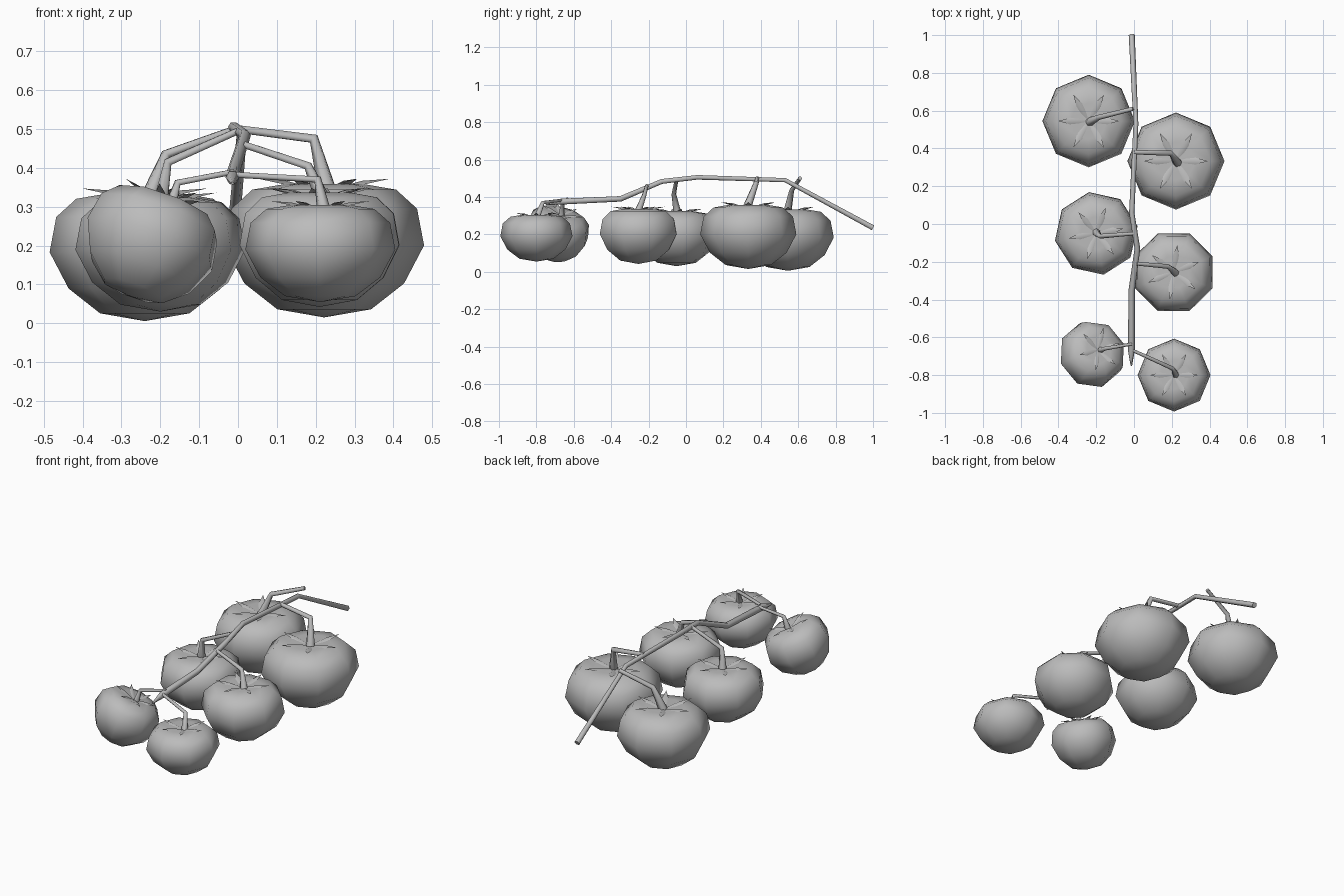
import bpy, bmesh
from math import sin, cos, tau, radians
from mathutils import Matrix, Vector

cube = bpy.data.objects.get("Cube")
if cube:
    bpy.data.objects.remove(cube)

grey = bpy.data.materials.new("plain grey")
grey.use_nodes = True
grey.diffuse_color = (0.5, 0.5, 0.5, 1)
grey.node_tree.nodes["Principled BSDF"].inputs["Base Color"].default_value = (0.5, 0.5, 0.5, 1)

# Fruit outline from underside to stem dimple: (share of radius, share of height)
OUTLINE = [(0.47, 0.06), (0.80, 0.25), (1, 0.53), (0.93, 0.80), (0.72, 0.94), (0.40, 0.98)]
SIDES = 8
LEAVES = 6


def add_object(name, data):
    obj = bpy.data.objects.new(name, data)
    bpy.context.collection.objects.link(obj)
    data.materials.append(grey)
    return obj


def mesh_object(name, bm, matrix):
    mesh = bpy.data.meshes.new(name)
    bm.to_mesh(mesh)
    bm.free()
    mesh.shade_smooth()
    obj = add_object(name, mesh)
    obj.matrix_world = matrix
    return obj


def polar(r, a, z):
    return Vector((r * cos(a), r * sin(a), z))


# Squat eight-sided fruit, origin at mid height
def fruit(name, radius, height, turn, matrix):
    bm = bmesh.new()
    rings = [[bm.verts.new(polar(r * radius, turn + tau * i / SIDES, (h - 0.5) * height))
              for i in range(SIDES)] for r, h in OUTLINE]
    bottom = bm.verts.new((0, 0, -0.5 * height))
    dimple = bm.verts.new((0, 0, 0.42 * height))
    for i in range(SIDES):
        j = (i + 1) % SIDES
        for low, high in zip(rings, rings[1:]):
            bm.faces.new((low[i], low[j], high[j], high[i]))
        bm.faces.new((bottom, rings[0][j], rings[0][i]))
        bm.faces.new((dimple, rings[-1][i], rings[-1][j]))
    mesh_object(name, bm, matrix)


# Star of narrow sepals with lifted tips
def calyx(name, radius, height, turn, matrix):
    bm = bmesh.new()
    for i in range(LEAVES):
        a = turn + tau * i / LEAVES
        root = bm.verts.new((0, 0, 0.43 * height))
        left, right = [bm.verts.new(polar(0.36 * radius, a + s * 0.24, 0.47 * height)) for s in (-1, 1)]
        ridge = bm.verts.new(polar(0.38 * radius, a, 0.505 * height))
        tip = bm.verts.new(polar(0.66 * radius, a, 0.52 * height))
        for f in ((root, left, ridge), (root, ridge, right), (left, tip, ridge), (ridge, tip, right)):
            bm.faces.new(f)
    mesh_object(name, bm, matrix)


# Tapering six-sided stalk through a few points
def stalk(name, points, radii):
    curve = bpy.data.curves.new(name, "CURVE")
    curve.dimensions = "3D"
    curve.bevel_depth = 1
    curve.bevel_resolution = 1
    curve.use_fill_caps = True
    line = curve.splines.new("POLY")
    line.points.add(len(points) - 1)
    for p, co, r in zip(line.points, points, radii):
        p.co = (*co, 1)
        p.radius = r
    line.use_smooth = True
    add_object(name, curve)


# Name, centre, radius, height, turn, tilt (x, y), stalk start and elbow, stalk foot
FRUITS = [
    ("back_right", (-0.24, 0.545, 0.173), 0.245, 0.335, 0, (0, 0),
     [(-0.005, 0.61, 0.5), (-0.185, 0.565, 0.435), (-0.235, 0.54, 0.31)]),
    ("back_left", (0.222, 0.333, 0.19), 0.257, 0.35, 0, (0, 0),
     [(0, 0.38, 0.5), (0.195, 0.375, 0.475), (0.23, 0.325, 0.34)]),
    ("middle_right", (-0.2, -0.05, 0.18), 0.222, 0.3, 10, (0, 0),
     [(0, -0.05, 0.495), (-0.18, -0.065, 0.415), (-0.2, -0.045, 0.31)]),
    ("middle_left", (0.21, -0.255, 0.192), 0.222, 0.3, 22, (0, 0),
     [(0.015, -0.21, 0.46), (0.18, -0.225, 0.405), (0.22, -0.26, 0.315)]),
    ("front_right", (-0.23, -0.695, 0.195), 0.18, 0.275, 15, (-13, 20),
     [(-0.01, -0.635, 0.39), (-0.155, -0.66, 0.362), (-0.178, -0.667, 0.29)]),
    ("front_left", (0.212, -0.8, 0.182), 0.193, 0.255, 0, (0, 0),
     [(-0.005, -0.67, 0.382), (0.205, -0.765, 0.37), (0.222, -0.8, 0.285)]),
]
for name, centre, radius, height, turn, tilt, path in FRUITS:
    matrix = (Matrix.Translation(centre) @ Matrix.Rotation(radians(tilt[1]), 4, "Y")
              @ Matrix.Rotation(radians(tilt[0]), 4, "X"))
    fruit(name + "_fruit", radius, height, radians(turn), matrix)
    calyx(name + "_calyx", radius, height, radians(turn), matrix)
    size = radius / 0.25
    stalk(name + "_stalk", path, [0.011 * size, 0.014 * size, 0.024 * size])

# Main vine, from the drooping back end to the pointed front end
stalk("vine",
      [(-0.012, 1, 0.235), (0.01, 0.53, 0.49), (-0.012, 0.06, 0.505), (0.018, -0.13, 0.483),
       (-0.012, -0.35, 0.39), (-0.014, -0.67, 0.375), (-0.014, -0.75, 0.36)],
      [0.016, 0.013, 0.014, 0.015, 0.017, 0.018, 0.004])
